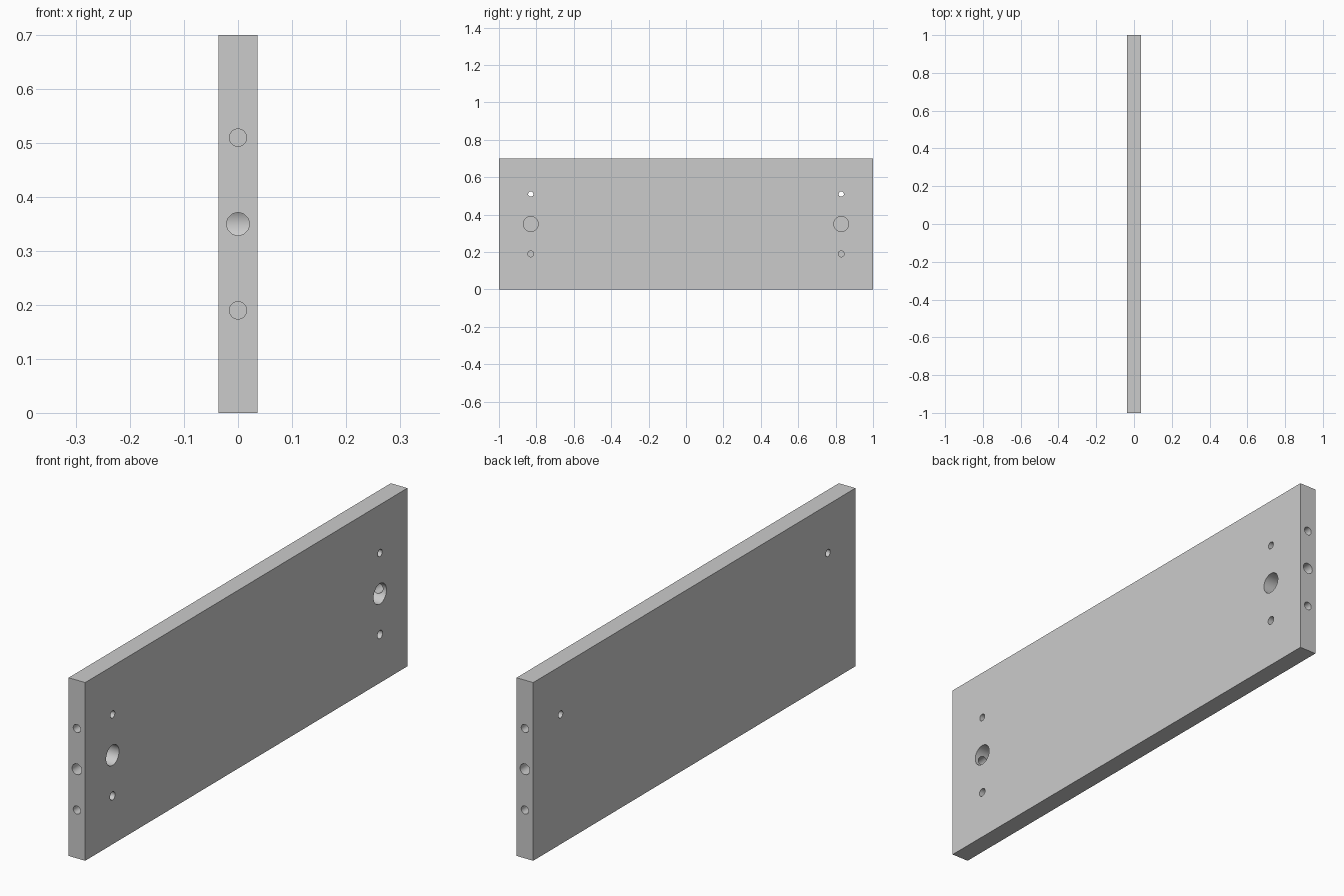
import bpy
import math

if "Cube" in bpy.data.objects:
    bpy.data.objects.remove(bpy.data.objects["Cube"])

T, L, H = 0.072, 2.0, 0.70   # board thickness, length, height

# Board
bpy.ops.mesh.primitive_cube_add(size=1, location=(0, 0, H / 2))
board = bpy.context.object
board.name = "drilled_board"
board.scale = (T, L, H)
bpy.ops.object.transform_apply(location=True, rotation=False, scale=True)


def drill(axis, side, across, z, radius, depth):
    """Cut a flat-bottomed hole into the board face on the given side of an axis."""
    extra = 0.02
    half = T / 2 if axis == 'x' else L / 2
    centre = side * (half + (extra - depth) / 2)
    if axis == 'x':
        loc, rot = (centre, across, z), (0, math.pi / 2, 0)
    else:
        loc, rot = (across, centre, z), (math.pi / 2, 0, 0)
    bpy.ops.mesh.primitive_cylinder_add(vertices=48, radius=radius, depth=depth + extra,
                                        location=loc, rotation=rot)
    cutter = bpy.context.object
    cutter.name = "drill_cutter"
    cutter.hide_render = True
    mod = board.modifiers.new("hole", 'BOOLEAN')
    mod.operation = 'DIFFERENCE'
    mod.solver = 'EXACT'
    mod.object = cutter
    bpy.ops.object.select_all(action='DESELECT')
    board.select_set(True)
    bpy.context.view_layer.objects.active = board
    bpy.ops.object.modifier_apply(modifier=mod.name)
    bpy.data.objects.remove(cutter, do_unlink=True)


for s in (-1, 1):
    y = s * 0.83
    # Face holes: cam pocket, through hole, blind hole
    drill('x', 1, y, 0.35, 0.040, 0.058)
    drill('x', 1, y, 0.51, 0.014, T + 0.02)
    drill('x', 1, y, 0.19, 0.016, 0.05)
    # End holes: bolt bore running into the cam pocket, two dowel holes
    drill('y', s, 0, 0.35, 0.021, 0.17)
    for z in (0.19, 0.51):
        drill('y', s, 0, z, 0.016, 0.11)

# Smooth hole walls, keep crisp edges
board.select_set(True)
bpy.context.view_layer.objects.active = board
bpy.ops.object.shade_smooth_by_angle(angle=math.radians(30))
